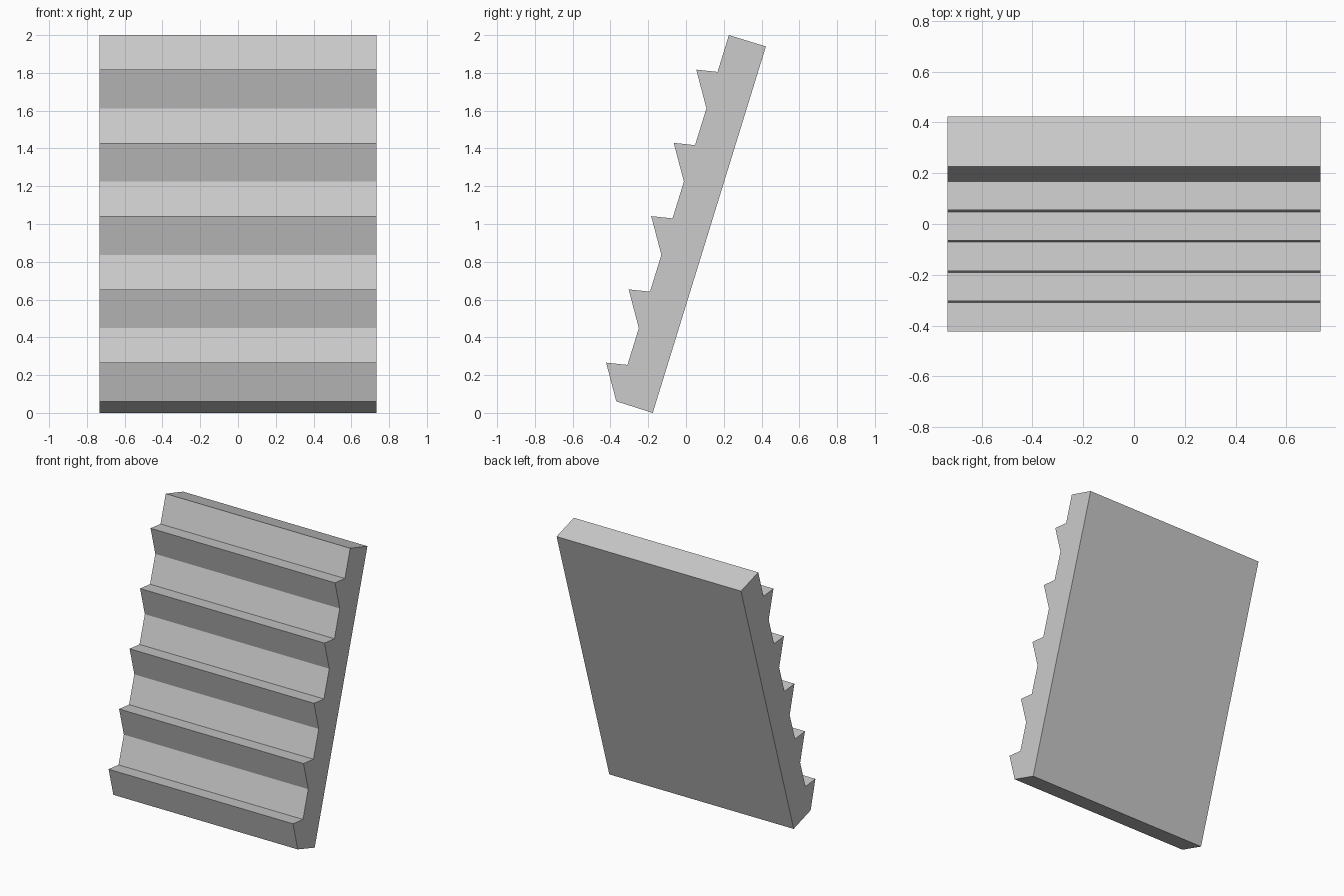
import bpy, bmesh

if "Cube" in bpy.data.objects:
    bpy.data.objects.remove(bpy.data.objects["Cube"])

HALF_WIDTH = 0.734
STEPS = 5
DY, DZ = 0.1193, 0.3878  # spacing of the slats along the slanted board

# Side profile (y, z): straight back edge, then repeated sawtooth slats
profile = [(0.423, 1.94), (-0.176, 0.0)]
for i in range(STEPS):
    for y, z in [(-0.369, 0.061), (-0.423, 0.266), (-0.31, 0.254)]:
        profile.append((y + i * DY, z + i * DZ))
profile.append((0.227, 2.0))

# Louvred board: extrude the profile across the width
bm = bmesh.new()
face = bm.faces.new([bm.verts.new((-HALF_WIDTH, y, z)) for y, z in profile])
ext = bmesh.ops.extrude_face_region(bm, geom=[face], use_keep_orig=True)
verts = [g for g in ext["geom"] if isinstance(g, bmesh.types.BMVert)]
bmesh.ops.translate(bm, verts=verts, vec=(2 * HALF_WIDTH, 0, 0))
bmesh.ops.recalc_face_normals(bm, faces=bm.faces)

mesh = bpy.data.meshes.new("louvred_board")
bm.to_mesh(mesh)
bm.free()
board = bpy.data.objects.new("louvred_board", mesh)
bpy.context.collection.objects.link(board)
